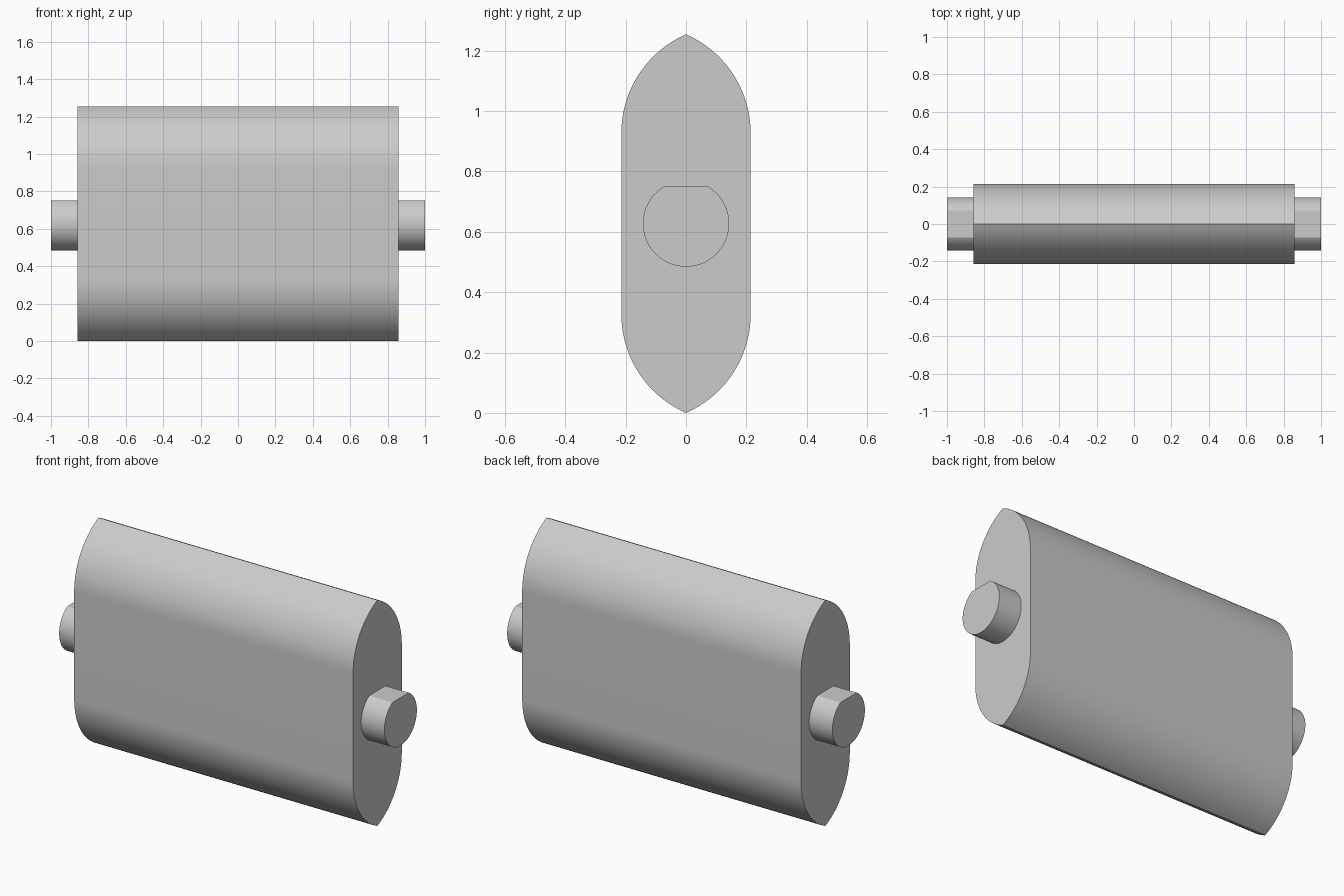
import bpy
import bmesh
from math import cos, sin, pi, acos, radians, sqrt

cube = bpy.data.objects.get("Cube")
if cube:
    bpy.data.objects.remove(cube)

U = 1 / 14                      # base module: overall length is 28 modules
HALF_WIDTH, ARC_R, STRAIGHT = 3 * U, 5 * U, 4.2 * U
BODY_X, END_X, SHAFT_R = 12 * U, 14 * U, 2 * U
ARC_C = ARC_R - HALF_WIDTH      # offset of each arc centre from the mid plane
MID_Z = STRAIGHT + sqrt(ARC_R ** 2 - ARC_C ** 2)

grey = bpy.data.materials.new("light grey")
grey.use_nodes = True
colour = (0.6, 0.6, 0.6, 1)
grey.diffuse_color = colour
grey.node_tree.nodes["Principled BSDF"].inputs["Base Color"].default_value = colour


def extrude_profile(name, profile, x0, x1):
    """Extrude a closed (y, z) outline along x into a capped solid."""
    bm = bmesh.new()
    face = bm.faces.new([bm.verts.new((x0, y, z + MID_Z)) for y, z in profile])
    ext = bmesh.ops.extrude_face_region(bm, geom=[face])["geom"]
    verts = [g for g in ext if isinstance(g, bmesh.types.BMVert)]
    bmesh.ops.translate(bm, verts=verts, vec=(x1 - x0, 0, 0))
    bmesh.ops.recalc_face_normals(bm, faces=bm.faces)
    mesh = bpy.data.meshes.new(name)
    bm.to_mesh(mesh)
    bm.free()
    mesh.materials.append(grey)
    obj = bpy.data.objects.new(name, mesh)
    bpy.context.collection.objects.link(obj)
    bpy.ops.object.select_all(action='DESELECT')
    obj.select_set(True)
    bpy.context.view_layer.objects.active = obj
    bpy.ops.object.shade_smooth_by_angle(angle=radians(25))
    return obj


# Body: straight sides closed by pointed arches at top and bottom
STEPS = 24
tip = acos(ARC_C / ARC_R)
arch = [(ARC_R * cos(tip * i / STEPS) - ARC_C, STRAIGHT + ARC_R * sin(tip * i / STEPS))
        for i in range(STEPS + 1)]
top = arch + [(-y, z) for y, z in arch[-2::-1]]
extrude_profile("body", top + [(-y, -z) for y, z in top], -BODY_X, BODY_X)

# Stub shafts: round with a flat cut across the top
start, sweep = pi / 2 + pi / 6, 2 * pi - pi / 3
shaft = [(SHAFT_R * cos(start + sweep * i / 60), SHAFT_R * sin(start + sweep * i / 60))
         for i in range(61)]
for name, side in (("left_shaft", 1), ("right_shaft", -1)):
    extrude_profile(name, shaft, side * BODY_X, side * END_X)
